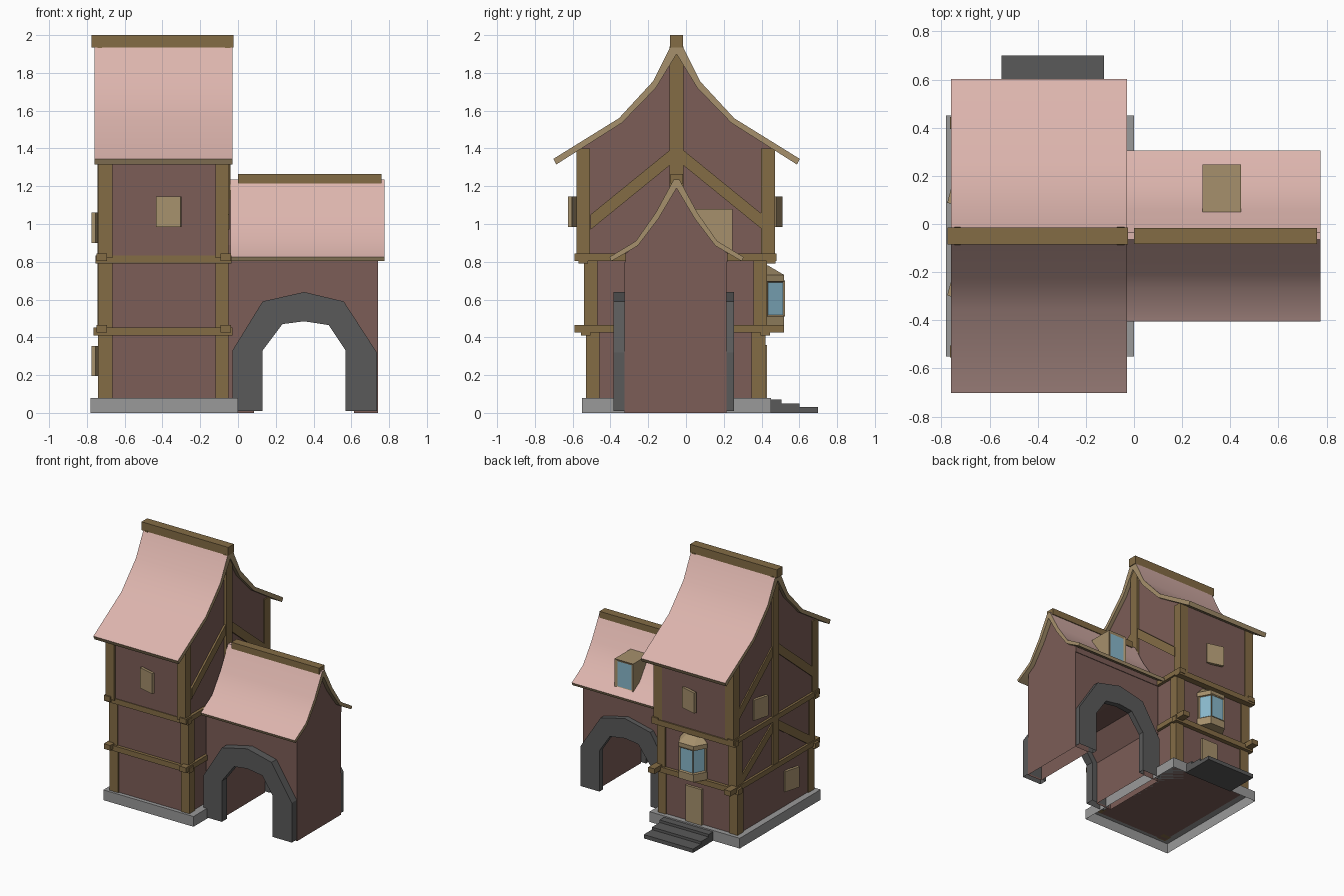
import bpy, bmesh, math

if "Cube" in bpy.data.objects:
    bpy.data.objects.remove(bpy.data.objects["Cube"])

def material(name, rgb):
    m = bpy.data.materials.new(name)
    m.diffuse_color = (*rgb, 1)
    m.use_nodes = True
    m.node_tree.nodes["Principled BSDF"].inputs["Base Color"].default_value = m.diffuse_color
    return m

PLASTER = material("plaster", (0.20, 0.11, 0.095))
WOOD = material("dark_wood", (0.23, 0.15, 0.06))
TAN = material("light_wood", (0.38, 0.28, 0.15))
TILE = material("roof_tile", (0.72, 0.46, 0.42))
GLASS = material("glass", (0.25, 0.48, 0.60))
STONE = material("dark_stone", (0.10, 0.10, 0.10))
PALE = material("pale_stone", (0.32, 0.32, 0.32))
MID = -0.05  # y of both ridges

def finish(name, bm, *mats):
    me = bpy.data.meshes.new(name)
    bm.to_mesh(me)
    bm.free()
    ob = bpy.data.objects.new(name, me)
    bpy.context.collection.objects.link(ob)
    for m in mats:
        me.materials.append(m)
    return ob

def prism_bm(pts, axis, a, b, open_bottom=False):
    put = {'x': lambda u, v, t: (t, u, v), 'y': lambda u, v, t: (u, t, v),
           'z': lambda u, v, t: (u, v, t)}[axis]
    bm = bmesh.new()
    lo = [bm.verts.new(put(u, v, a)) for u, v in pts]
    hi = [bm.verts.new(put(u, v, b)) for u, v in pts]
    n = len(pts)
    bm.faces.new(lo)
    bm.faces.new(hi[::-1])
    for i in range(n):
        j = (i + 1) % n
        bm.faces.new((lo[i], hi[i], hi[j], lo[j]))
    bmesh.ops.recalc_face_normals(bm, faces=bm.faces)
    bm.normal_update()
    if open_bottom:
        low = [f for f in bm.faces if all(v.co.z < 0.02 for v in f.verts)]
        bmesh.ops.delete(bm, geom=low, context='FACES')
    return bm

def prism(name, pts, axis, a, b, mat, open_bottom=False):
    return finish(name, prism_bm(pts, axis, a, b, open_bottom), mat)

def rect(u0, u1, v0, v1):
    return [(u0, v0), (u1, v0), (u1, v1), (u0, v1)]

def box(name, x, y, z, mat, open_bottom=False):
    return prism(name, rect(*x, *y), 'z', *z, mat, open_bottom)

def mirrored(half):
    # half profile (distance from ridge, z) to a full closed outline
    return [(MID + d, z) for d, z in half] + [(MID - d, z) for d, z in reversed(half) if d > 0]

def roof(name, outer, inner, x0, x1):
    pts = [(MID - d, z) for d, z in reversed(outer)] + [(MID + d, z) for d, z in outer]
    pts += [(MID + d, z) for d, z in inner] + [(MID - d, z) for d, z in reversed(inner) if d > 0]
    bm = prism_bm(pts, 'x', x0, x1)
    for f in bm.faces:
        f.material_index = 1 if f.normal.z > 0.3 else 0
    ob = finish(name, bm, TAN, TILE)
    bpy.context.view_layer.objects.active = ob
    ob.select_set(True)
    bpy.ops.object.shade_smooth_by_angle(angle=math.radians(30))
    ob.select_set(False)

def glazed(name, pts, z0, z1, border, test):
    bm = prism_bm(pts, 'z', z0, z1)
    panes = [f for f in bm.faces if test(f.normal)]
    bmesh.ops.inset_individual(bm, faces=panes, thickness=border, depth=-0.008)
    for f in panes:
        f.material_index = 1
    return finish(name, bm, TAN, GLASS)

# Tower plinth and back steps
box("plinth", (-0.78, 0.0), (-0.55, 0.45), (0, 0.08), PALE, True)
for i, (y0, y1, z1) in enumerate([(0.44, 0.505, 0.07), (0.505, 0.60, 0.05), (0.60, 0.70, 0.03)]):
    box(f"step_{i + 1}", (-0.55, -0.125), (y0, y1), (0, z1), STONE)

# Tower walls
box("ground_floor_wall", (-0.73, -0.06), (-0.52, 0.41), (0.08, 0.43), PLASTER)
box("middle_floor_wall", (-0.73, -0.06), (-0.53, 0.42), (0.43, 0.81), PLASTER)
prism("gable_wall", mirrored([(0.515, 0.81), (0.515, 1.40), (0.29, 1.54), (0.11, 1.725), (0, 1.905)]),
      'x', -0.73, -0.06, PLASTER)

# Corner posts on each floor
floors = [("ground", 0.08, 0.43, -0.53, 0.42), ("middle", 0.45, 0.81, -0.54, 0.43),
          ("upper", 0.82, 1.40, -0.58, 0.47)]
for n, z0, z1, y0, y1 in floors:
    for sx, x in (("left", (-0.74, -0.665)), ("right", (-0.12, -0.05))):
        box(f"{n}_{sx}_front_post", x, (y0, y0 + 0.072), (z0, z1), WOOD)
        box(f"{n}_{sx}_back_post", x, (y1 - 0.072, y1), (z0, z1), WOOD)

# Floor beams with crossing ends
for n, z, ys, ends, xr in [("lower", 0.41, (-0.555, 0.395), (-0.59, 0.52), (-0.765, -0.03)),
                           ("upper", 0.79, (-0.57, 0.425), (-0.59, 0.48), (-0.755, -0.035))]:
    for s, y in zip(("front", "back"), ys):
        box(f"{n}_{s}_beam", xr, (y, y + 0.05), (z, z + 0.042), WOOD)
    for s, x in (("left", -0.748), ("right", -0.092)):
        box(f"{n}_{s}_beam", (x, x + 0.055), ends, (z + 0.015, z + 0.055), WOOD)

# Gable posts and braces
def brace(name, x, d0, z0, d1, z1, h):
    for s, k in (("front", -1), ("back", 1)):
        prism(f"{name}_{s}", [(MID + k * d0, z0), (MID + k * d1, z1),
                              (MID + k * d1, z1 + h), (MID + k * d0, z0 + h)], 'x', *x, WOOD)

for s, x, top in (("left", (-0.745, -0.72), 0.45), ("right", (-0.07, -0.04), 0.83)):
    box(f"{s}_king_post", x, (MID - 0.037, MID + 0.037), (top, 1.94), WOOD)
    brace(f"{s}_gable_brace", (x[0] + 0.006, x[1] - 0.006), 0.0, 1.34, 0.455, 0.97, 0.08)
brace("left_middle_brace", (-0.739, -0.72), 0.03, 0.72, 0.42, 0.45, 0.075)

# Tower roof and ridge
roof("tower_roof", [(0.02, 1.965), (0.125, 1.755), (0.305, 1.56), (0.652, 1.345)],
     [(0.637, 1.315), (0.29, 1.535), (0.11, 1.72), (0, 1.90)], -0.76, -0.03)
box("tower_ridge", (-0.775, -0.025), (MID - 0.035, MID + 0.035), (1.935, 2.0), WOOD)

# Gate wing: arched lower block, gable, roof and ridge
hole = [(0.615, 0), (0.615, 0.34), (0.51, 0.50), (0.35, 0.525), (0.2, 0.50), (0.085, 0.34), (0.085, 0)]
prism("gate_wall", [(-0.05, 0), (-0.05, 0.80), (0.74, 0.80), (0.74, 0)] + hole,
      'y', -0.325, 0.215, PLASTER, True)
prism("gate_gable", mirrored([(0.27, 0.80), (0.27, 0.845), (0.205, 0.89), (0.095, 1.035), (0, 1.195)]),
      'x', -0.05, 0.74, PLASTER)
roof("gate_roof", [(0.015, 1.235), (0.11, 1.06), (0.215, 0.91), (0.355, 0.825)],
     [(0.345, 0.803), (0.205, 0.885), (0.095, 1.03), (0, 1.19)], -0.04, 0.775)
box("gate_ridge", (0.0, 0.76), (MID - 0.033, MID + 0.033), (1.215, 1.265), WOOD)

# Stone arches on both faces of the gate
arch = [(-0.03, 0.01), (-0.03, 0.33), (0.13, 0.59), (0.35, 0.64), (0.56, 0.59), (0.735, 0.32), (0.735, 0.01),
        (0.57, 0.01), (0.57, 0.33), (0.48, 0.465), (0.35, 0.485), (0.235, 0.47), (0.13, 0.33), (0.13, 0.01)]
prism("front_arch", arch, 'y', -0.385, -0.32, STONE, True)
prism("back_arch", arch, 'y', 0.21, 0.255, STONE, True)

# Dormer on the back slope of the gate roof
glazed("dormer", rect(0.285, 0.445, 0.03, 0.247), 0.85, 1.08, 0.025, lambda n: n.y > 0.9)

# Bay window on the back of the tower
def bay(g):
    return [(-0.25 + g, 0.41), (-0.25 + g, 0.43), (-0.30 + g, 0.52 - g),
            (-0.43 - g, 0.52 - g), (-0.48 - g, 0.43), (-0.48 - g, 0.41)]
prism("bay_sill", bay(0), 'z', 0.45, 0.51, TAN)
glazed("bay_panes", bay(-0.004), 0.51, 0.70, 0.012, lambda n: n.y > 0.3)
prism("bay_lintel", bay(0), 'z', 0.695, 0.73, TAN)
bm = prism_bm(bay(0), 'z', 0.73, 0.78)
for v in bm.verts:
    if v.co.z > 0.75:
        v.co.x = -0.365 + (v.co.x + 0.365) * 0.6
        v.co.y = min(v.co.y, 0.435)
finish("bay_roof", bm, TAN)

# Door and shutters standing ajar
box("door", (-0.435, -0.295), (0.40, 0.43), (0.08, 0.36), TAN)
for n, x, y, z, turn in [("front", -0.367, -0.598, 1.065, -15), ("back", -0.367, 0.483, 1.065, -15),
                         ("left_upper", -0.748, 0.15, 0.98, -105), ("left_lower", -0.748, -0.235, 0.275, -105)]:
    ob = box(f"{n}_shutter", (-0.067, 0.067), (-0.011, 0.011), (-0.08, 0.08), TAN)
    ob.location = (x, y, z)
    ob.rotation_euler.z = math.radians(turn)
